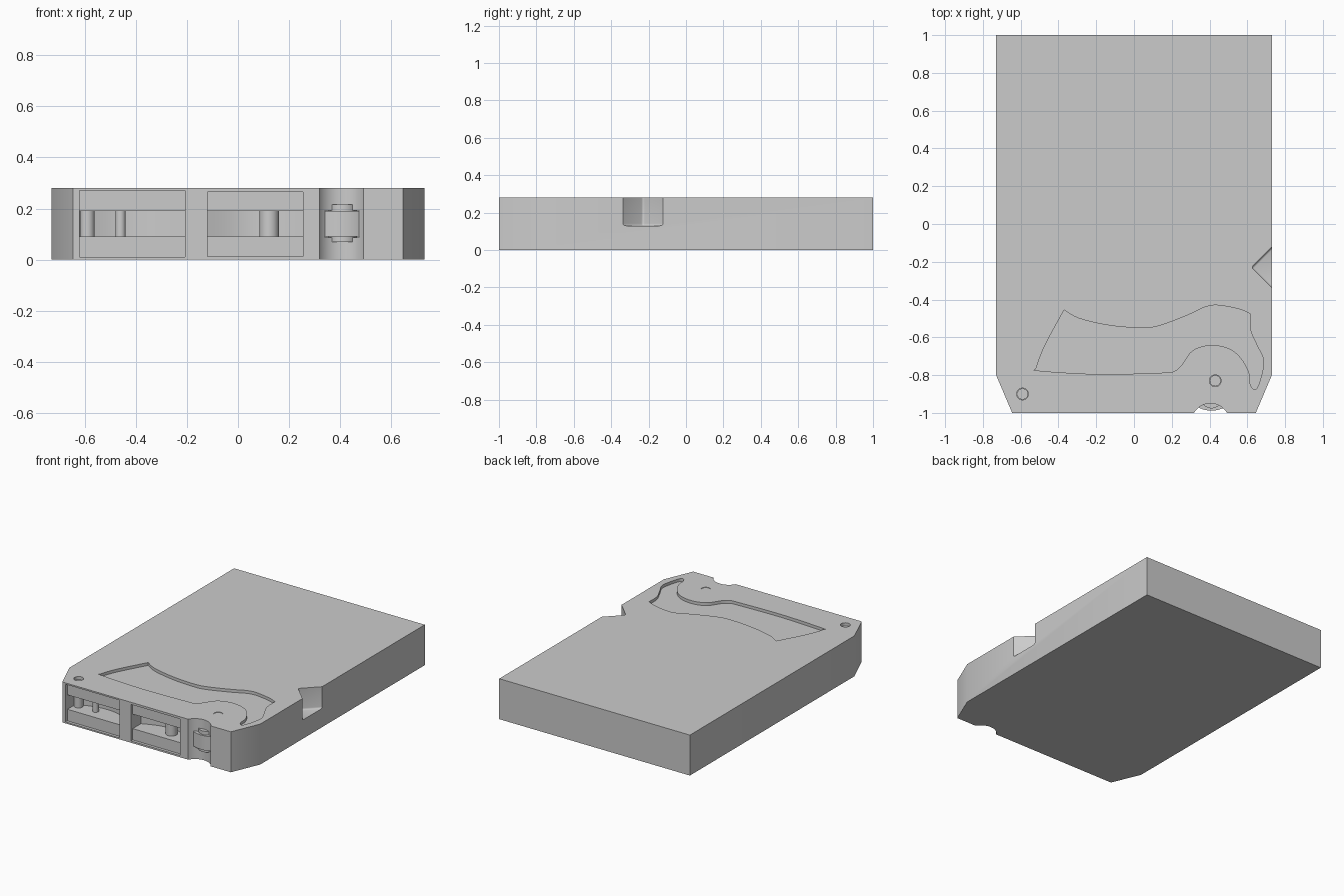
import bpy, bmesh, math
from mathutils import Vector

if "Cube" in bpy.data.objects:
    bpy.data.objects.remove(bpy.data.objects["Cube"])


def prism(name, pts, z0, z1):
    """Extrude a flat outline from z0 to z1."""
    bm = bmesh.new()
    face = bm.faces.new([bm.verts.new((x, y, z0)) for x, y in pts])
    ext = bmesh.ops.extrude_face_region(bm, geom=[face])
    verts = [v for v in ext["geom"] if isinstance(v, bmesh.types.BMVert)]
    bmesh.ops.translate(bm, verts=verts, vec=(0, 0, z1 - z0))
    bmesh.ops.recalc_face_normals(bm, faces=bm.faces)
    me = bpy.data.meshes.new(name)
    bm.to_mesh(me)
    bm.free()
    ob = bpy.data.objects.new(name, me)
    bpy.context.collection.objects.link(ob)
    return ob


def circle(x, y, r, n=48):
    return [(x + r * math.cos(2 * math.pi * i / n),
             y + r * math.sin(2 * math.pi * i / n)) for i in range(n)]


def rect(x0, x1, y0, y1):
    return [(x0, y0), (x1, y0), (x1, y1), (x0, y1)]


def smooth_run(pts, steps=5):
    """Catmull-Rom through an open run of points, leaving out the last one."""
    p = [Vector(q) for q in pts]
    p = [2 * p[0] - p[1]] + p + [2 * p[-1] - p[-2]]
    out = []
    for a, b, c, d in zip(p, p[1:], p[2:], p[3:]):
        for i in range(steps):
            t = i / steps
            v = 0.5 * (2 * b + (c - a) * t + (2 * a - 5 * b + 4 * c - d) * t * t
                       + (3 * b - a - 3 * c + d) * t ** 3)
            out.append((v.x, v.y))
    return out


def activate(ob):
    bpy.ops.object.select_all(action='DESELECT')
    ob.select_set(True)
    bpy.context.view_layer.objects.active = ob


def cut(target, cutter):
    cutter.hide_render = True
    mod = target.modifiers.new("cut", 'BOOLEAN')
    mod.operation = 'DIFFERENCE'
    mod.solver = 'EXACT'
    mod.object = cutter
    activate(target)
    bpy.ops.object.modifier_apply(modifier=mod.name)
    bpy.data.objects.remove(cutter, do_unlink=True)


def shade(ob):
    activate(ob)
    bpy.ops.object.shade_smooth_by_angle(angle=math.radians(30))


H = 0.28
S0, S1 = 0.09, 0.19

# Case with chamfered front corners
body = prism("case", [(-0.645, -1), (0.645, -1), (0.73, -0.8), (0.73, 1),
                      (-0.73, 1), (-0.73, -0.8)], 0, H)

# Write-protect notch on the right side
notch = prism("notch_cutter", [(0.622, -0.23), (0.842, -0.45), (0.842, -0.01)], 0.13, 0.4)
bev = notch.modifiers.new("round", 'BEVEL')
bev.width, bev.segments = 0.012, 3
cut(body, notch)

# Finger scallop in front of the drive wheel
cut(body, prism("scallop_cutter", circle(0.405, -1.05, 0.1, 64), -0.1, 0.4))

# Shallow sunken panel on the top
runs = [
    [(-0.37, -0.455), (-0.29, -0.50), (-0.13, -0.537), (0.03, -0.55), (0.13, -0.54),
     (0.29, -0.48), (0.37, -0.442), (0.44, -0.43), (0.555, -0.45), (0.615, -0.475)],
    [(0.615, -0.475), (0.618, -0.565), (0.65, -0.64), (0.685, -0.715), (0.68, -0.78),
     (0.656, -0.86), (0.635, -0.876), (0.616, -0.85), (0.61, -0.79), (0.57, -0.715),
     (0.505, -0.66), (0.405, -0.641), (0.31, -0.67), (0.25, -0.75), (0.21, -0.78),
     (0.16, -0.787), (-0.18, -0.795), (-0.5, -0.777), (-0.516, -0.76), (-0.47, -0.64),
     (-0.37, -0.455)],
]
cut(body, prism("panel_cutter", [p for r in runs for p in smooth_run(r)], H - 0.02, 0.4))

# Front windows: framed recess, then a slot with a curved back wall
for x0, x1, z0, z1 in [(-0.62, -0.207, 0.01, 0.27), (-0.12, 0.255, 0.012, 0.265)]:
    cut(body, prism("frame_cutter", rect(x0, x1, -1.1, -0.98), z0, z1))
    back = [(x1 + (x0 - x1) * i / 16, -0.89 + 0.05 * math.sin(math.pi * i / 16))
            for i in range(17)]
    cut(body, prism("slot_cutter", [(x0, -1.1), (x1, -1.1)] + back, S0, S1))

# Pocket for the drive wheel, and the two pin holes in the lid
cut(body, prism("pocket_cutter", circle(0.41, -0.835, 0.156, 64), S0 - 0.003, S1 + 0.003))
for x, y in [(-0.59, -0.9), (0.43, -0.83)]:
    cut(body, prism("pin_hole_cutter", circle(x, y, 0.031, 32), H - 0.03, 0.4))
shade(body)

# Drive wheel with its round collar
shade(prism("drive_wheel", circle(0.41, -0.835, 0.153, 96), S0, S1))
shade(prism("wheel_collar", circle(0.41, -0.92, 0.056), 0.07, 0.215))

# Pins seen from above and guide posts behind the windows
shade(prism("wheel_pin", circle(0.43, -0.83, 0.029, 32), 0.24, H - 0.002))
shade(prism("guide_pin", circle(-0.59, -0.9, 0.029, 32), S0 - 0.02, H - 0.02))
shade(prism("left_guide_post", circle(-0.46, -0.9, 0.02, 32), S0 - 0.01, S1 + 0.01))
shade(prism("right_guide_post", circle(0.122, -0.9, 0.038, 32), S0 - 0.01, S1 + 0.01))
